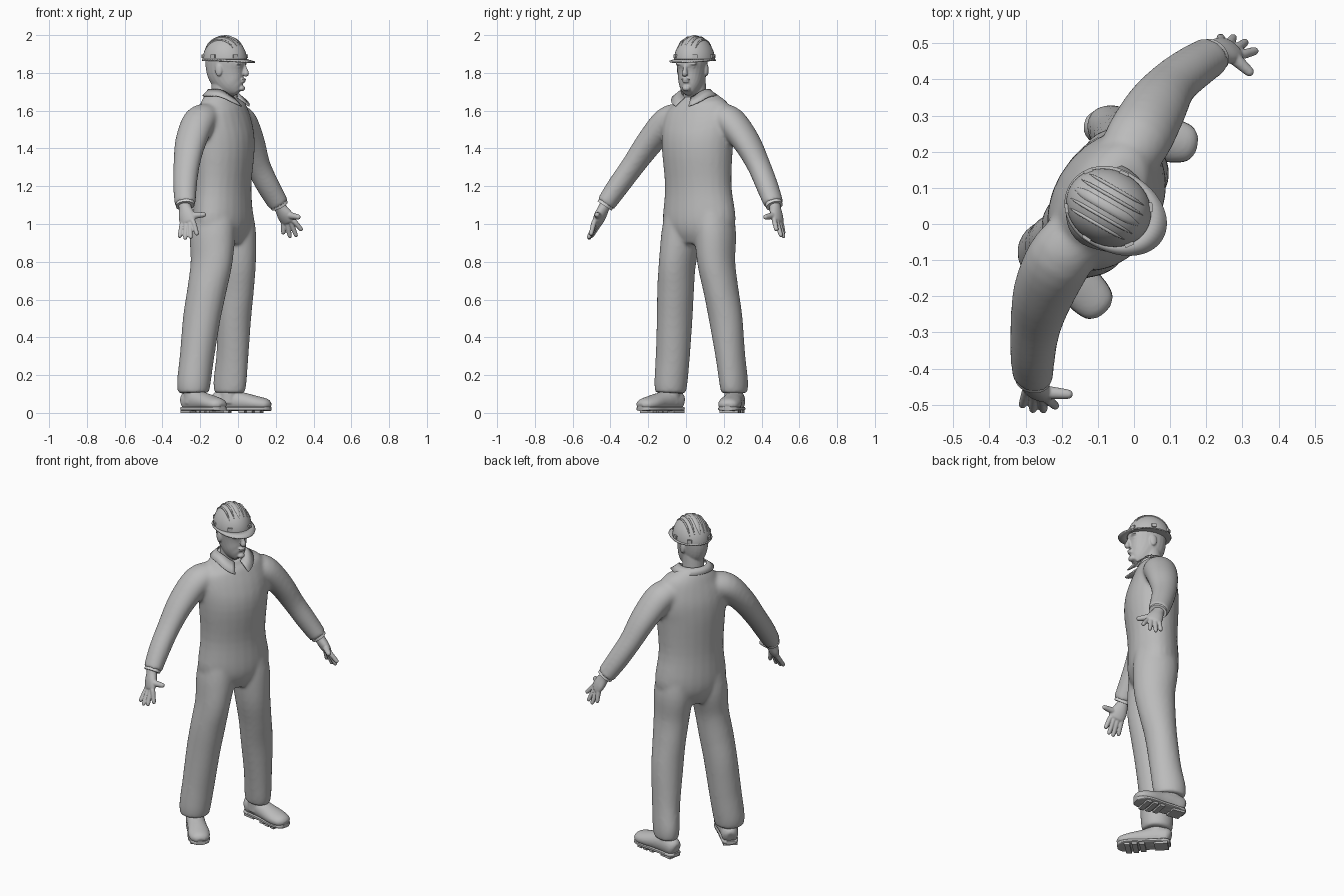
import bpy, bmesh
from math import sin, cos, pi, radians, copysign, sqrt
from mathutils import Vector, Matrix

cube = bpy.data.objects.get("Cube")
if cube:
    bpy.data.objects.remove(cube, do_unlink=True)

# The figure is turned: forward, left and up directions
UP = Vector((0, 0, 1))
FWD = Vector((cos(radians(-30)), sin(radians(-30)), 0))
LEFT = UP.cross(FWD)
TURN = Matrix((FWD, LEFT, UP)).transposed().to_4x4()


def material(name, value):
    mat = bpy.data.materials.new(name)
    mat.use_nodes = True
    mat.diffuse_color = (value, value, value, 1)
    mat.node_tree.nodes["Principled BSDF"].inputs["Base Color"].default_value = mat.diffuse_color
    return mat


GREY = material("plain grey", .5)
PALE = material("pale grey", .7)


def spline(points, steps):
    """Smooth curve through tuples of any length."""
    result = []
    last = len(points) - 1
    for i in range(last):
        quad = [points[max(0, min(last, i + k))] for k in (-1, 0, 1, 2)]
        for s in range(steps):
            t = s / steps
            result.append([.5 * (2 * b + (c - a) * t + (2 * a - 5 * b + 4 * c - d) * t * t
                                 + (3 * b - a - 3 * c + d) * t ** 3) for a, b, c, d in zip(*quad)])
    return result + [list(points[-1])]


def loft(bm, points, ref, steps=4, sides=24, power=1):
    """Tube through (x, y, z, radius along ref, radius across ref)."""
    path = spline(points, steps)
    centres = [Vector(p[:3]) for p in path]
    rings = []
    for i, p in enumerate(path):
        tangent = (centres[min(i + 1, len(path) - 1)] - centres[max(i - 1, 0)]).normalized()
        u = (ref - tangent * ref.dot(tangent)).normalized()
        v = tangent.cross(u)
        ring = []
        for k in range(sides):
            c, s = (copysign(abs(w) ** power, w) for w in (cos(2 * pi * k / sides), sin(2 * pi * k / sides)))
            ring.append(bm.verts.new(centres[i] + u * c * max(p[3], .001) + v * s * max(p[4], .001)))
        rings.append(ring)
    for a, b in zip(rings, rings[1:]):
        for k in range(sides):
            n = (k + 1) % sides
            bm.faces.new((a[k], a[n], b[n], b[k]))
    bm.faces.new(rings[0])
    bm.faces.new(rings[-1])


def local(origin, f, l, z):
    return Vector((origin[0], origin[1], z)) + FWD * f + LEFT * l


def blob(bm, centre, size):
    bmesh.ops.create_uvsphere(bm, u_segments=16, v_segments=10, radius=1,
                              matrix=Matrix.Translation(centre) @ TURN @ Matrix.Diagonal((*size, 1)))


def box(bm, centre, size, angle):
    bmesh.ops.create_cube(bm, size=1, matrix=Matrix.Translation(centre)
                          @ Matrix.Rotation(angle, 4, 'Z') @ Matrix.Diagonal((*size, 1)))


def band(bm, inner, outer, start, end, count):
    """Strip of faces between two edge functions of an angle."""
    previous = None
    for i in range(count + 1):
        a = radians(start + (end - start) * i / count)
        pair = [bm.verts.new(inner(a)), bm.verts.new(outer(a))]
        if previous:
            bm.faces.new((previous[0], previous[1], pair[1], pair[0]))
        previous = pair
    bmesh.ops.remove_doubles(bm, verts=bm.verts, dist=.0005)


def finish(bm, name, mat=GREY, voxel=0, relax=4, thick=0):
    bmesh.ops.recalc_face_normals(bm, faces=bm.faces)
    mesh = bpy.data.meshes.new(name)
    bm.to_mesh(mesh)
    bm.free()
    mesh.materials.append(mat)
    obj = bpy.data.objects.new(name, mesh)
    bpy.context.collection.objects.link(obj)
    bpy.ops.object.select_all(action='DESELECT')
    obj.select_set(True)
    bpy.context.view_layer.objects.active = obj
    bpy.ops.object.shade_smooth_by_angle(angle=radians(40))
    if thick:
        mod = obj.modifiers.new("thickness", 'SOLIDIFY')
        mod.thickness, mod.offset = thick, 0
    if voxel:
        mod = obj.modifiers.new("blend", 'REMESH')
        mod.mode, mod.voxel_size, mod.use_smooth_shade = 'VOXEL', voxel, True
        mod = obj.modifiers.new("relax", 'SMOOTH')
        mod.factor, mod.iterations = .5, relax


# Coverall: torso, sleeves and trouser legs blended into one garment
bm = bmesh.new()
loft(bm, [(-.075, .068, .89, .09, .12), (-.078, .07, .95, .125, .185), (-.08, .07, 1.03, .14, .208),
          (-.08, .065, 1.2, .137, .188), (-.075, .06, 1.4, .15, .2), (-.08, .065, 1.51, .14, .208),
          (-.085, .065, 1.6, .115, .188), (-.088, .06, 1.65, .095, .14), (-.083, .052, 1.69, .075, .085)], FWD)
right_arm = [(-.15, -.02, 1.57, .08, .07), (-.205, -.095, 1.542, .092, .08), (-.25, -.19, 1.435, .086, .07),
             (-.272, -.28, 1.31, .072, .06), (-.28, -.36, 1.2, .064, .057), (-.28, -.425, 1.105, .058, .05)]
left_arm = [(-.03, .17, 1.57, .08, .07), (.012, .235, 1.542, .092, .08), (.06, .32, 1.435, .086, .07),
            (.105, .385, 1.31, .07, .06), (.16, .43, 1.2, .064, .057), (.215, .465, 1.105, .058, .05)]
right_leg = [(-.125, -.005, 1.08, .115, .095), (-.135, -.02, .95, .126, .105), (-.14, -.045, .8, .117, .092),
             (-.165, -.055, .65, .107, .094), (-.192, -.06, .5, .102, .092), (-.217, -.07, .3, .092, .09),
             (-.234, -.08, .16, .09, .087), (-.235, -.083, .105, .082, .08)]
left_leg = [(-.035, .145, 1.08, .115, .095), (-.025, .155, .95, .126, .105), (-.015, .16, .8, .115, .096),
            (-.015, .185, .65, .102, .09), (-.02, .21, .5, .09, .089), (-.03, .235, .3, .088, .076),
            (-.043, .253, .16, .093, .07), (-.045, .255, .105, .084, .064)]
for limb in (right_arm, left_arm, right_leg, left_leg):
    loft(bm, limb, FWD)
finish(bm, "coverall", voxel=.01, relax=9)

# Collar, open at the front with drooping points
NECK = (-.082, .05)


def droop(a):
    return max(0, cos(a)) ** 3


bm = bmesh.new()
band(bm, lambda a: local(NECK, .072 * cos(a) + .01 * droop(a), .077 * sin(a), 1.712 - .045 * droop(a)),
     lambda a: local(NECK, .098 * cos(a) + .05 * droop(a), .12 * sin(a) * (1 + .4 * droop(a)),
                     1.678 - .06 * droop(a)), 14, 346, 40)
finish(bm, "collar", thick=.006)

# Head with neck, jaw, nose, ears and brow, turned slightly to its left
HEAD = (-.065, .032)
bm = bmesh.new()
loft(bm, [(-.08, .05, 1.6, .065, .07), (-.08, .05, 1.7, .06, .06), (-.075, .045, 1.8, .06, .06)], FWD)
profile = [(1.698, .07, .025, .028), (1.715, .055, .055, .045), (1.74, .035, .075, .06), (1.78, .012, .098, .069),
           (1.82, 0, .107, .075), (1.87, 0, .11, .079), (1.92, 0, .1, .07), (1.96, 0, .06, .04)]
loft(bm, [(*local(HEAD, f, 0, z), a, b) for z, f, a, b in profile], FWD)
loft(bm, [(*local(HEAD, .1, 0, 1.845), .01, .009), (*local(HEAD, .109, 0, 1.815), .014, .011),
          (*local(HEAD, .114, 0, 1.795), .016, .016), (*local(HEAD, .105, 0, 1.785), .007, .01)], FWD)
blob(bm, local(HEAD, .102, 0, 1.766), (.011, .024, .006))
blob(bm, local(HEAD, .099, 0, 1.754), (.011, .02, .006))
blob(bm, local(HEAD, .09, 0, 1.718), (.018, .022, .016))
for side in (-1, 1):
    blob(bm, local(HEAD, .09, side * .033, 1.848), (.016, .028, .008))
    blob(bm, local(HEAD, .082, side * .033, 1.832), (.013, .015, .006))
    blob(bm, local(HEAD, -.012, side * .078, 1.815), (.02, .009, .033))
bmesh.ops.rotate(bm, verts=bm.verts, cent=(*HEAD, 0), matrix=Matrix.Rotation(radians(10), 3, 'Z'))
finish(bm, "head", voxel=.0045, relax=4)

# Hard hat: shell, ridges and rim clips
HAT = (-.07, .045)
LENGTH, WIDTH, HEIGHT, BASE = .122, .104, .13, 1.865
bm = bmesh.new()
levels = [pi / 2 * i / 12 for i in range(13)]
loft(bm, [(*local(HAT, 0, 0, BASE + HEIGHT * sin(t)), LENGTH * cos(t), WIDTH * cos(t)) for t in levels],
     FWD, steps=1, sides=40)
finish(bm, "hat_shell")

bm = bmesh.new()
for offset, half in ((-.055, .005), (-.03, .005), (0, .013), (.03, .005), (.055, .005)):
    s = sqrt(1 - (offset / WIDTH) ** 2)
    arc = []
    for i in range(13):
        t = radians(38 + 115 * i / 12)
        taper = min(1, .2 + i / 3, .2 + (12 - i) / 3)
        arc.append((*local(HAT, LENGTH * s * cos(t), offset, BASE + HEIGHT * s * sin(t)), half * taper, .005 * taper))
    loft(bm, arc, LEFT, steps=1, sides=10)
finish(bm, "hat_ridges")

bm = bmesh.new()
for angle in (35, 95, 145):
    for side in (-1, 1):
        a = radians(angle * side)
        box(bm, local(HAT, LENGTH * cos(a), WIDTH * sin(a), 1.888), (.01, .026, .02), a - radians(30))
finish(bm, "hat_clips")

# Rim that widens into a sloping peak over the face
bm = bmesh.new()
band(bm, lambda a: local(HAT, .112 * cos(a), .096 * sin(a), 1.872),
     lambda a: local(HAT, .124 * cos(a) + .048 * max(0, cos(a)) ** .6, .111 * sin(a),
                     1.866 - .01 * max(0, cos(a))), 0, 360, 60)
finish(bm, "hat_brim", thick=.007)


# Hands with four fingers and a thumb
def hand(name, wrist, knuckle, tips, thumb):
    bm = bmesh.new()
    wrist, knuckle = Vector(wrist), Vector(knuckle)
    middle = wrist.lerp(knuckle, .55)
    loft(bm, [(*wrist.lerp(knuckle, -.3), .034, .03), (*wrist, .034, .028), (*middle, .046, .027),
              (*knuckle, .044, .02), (*wrist.lerp(knuckle, 1.12), .032, .011)], FWD)
    for i, tip in enumerate(tips):
        tip = Vector(tip)
        root = knuckle + FWD * (.022 * i - .033)
        loft(bm, [(*root.lerp(middle, .3), .011, .011), (*root, .0135, .0135), (*root.lerp(tip, .6), .0125, .0125),
                  (*root.lerp(tip, .92), .0105, .0105), (*tip, .004, .004)], FWD, sides=12)
    thumb, root = Vector(thumb), middle + FWD * .022
    loft(bm, [(*root, .02, .02), (*root.lerp(thumb, .5), .0165, .0165),
              (*root.lerp(thumb, .9), .0125, .0125), (*thumb, .005, .005)], UP, sides=12)
    finish(bm, name, voxel=.004, relax=2)


hand("right_hand", (-.28, -.435, 1.085), (-.265, -.47, 1.01),
     [(-.31, -.505, .928), (-.28, -.518, .918), (-.25, -.518, .922), (-.215, -.505, .94)], (-.17, -.472, 1.05))
hand("left_hand", (.225, .472, 1.085), (.268, .485, 1.015),
     [(.24, .518, .945), (.276, .518, .926), (.31, .505, .932), (.34, .48, .965)], (.328, .413, 1.035))

# Shirt cuffs showing below the sleeves
for name, arm in (("right_cuff", right_arm), ("left_cuff", left_arm)):
    bm = bmesh.new()
    start, end = Vector(arm[-2][:3]), Vector(arm[-1][:3])
    loft(bm, [(*start.lerp(end, .8), .052, .045), (*start.lerp(end, 1.1), .05, .043)], FWD)
    finish(bm, name, PALE)


# Work boots: upper, flat sole and shallow tread
def boot(name, heel, toe, ankle):
    heel, toe = Vector((*heel, 0)), Vector((*toe, 0))
    along = toe - heel
    upper = [(0, .055, .03, .024), (.07, .06, .053, .044), (.3, .066, .058, .05), (.5, .059, .05, .053),
             (.75, .049, .041, .061), (.93, .042, .032, .05), (1, .036, .014, .024)]
    bm = bmesh.new()
    loft(bm, [(*(heel + along * t + UP * z), a, b) for t, z, a, b in upper], UP)
    loft(bm, [(*ankle, .05, .055, .05), (*ankle, .2, .05, .048)], FWD)
    finish(bm, name + "_upper", voxel=.006, relax=3)
    bm = bmesh.new()
    loft(bm, [(*(heel + along * t + UP * .022), .011, b) for t, z, a, b in upper], UP, power=.5)
    angle = along.to_2d().angle_signed(Vector((1, 0)))
    for t, length, width in ((.17, .075, .078), (.52, .03, .09), (.66, .03, .1), (.8, .03, .1)):
        box(bm, heel + along * t + UP * .01, (length, width, .02), angle)
    finish(bm, name + "_sole")


boot("right_boot", (-.285, -.025), (-.083, -.242), (-.235, -.08))
boot("left_boot", (-.13, .275), (.172, .218), (-.05, .253))
